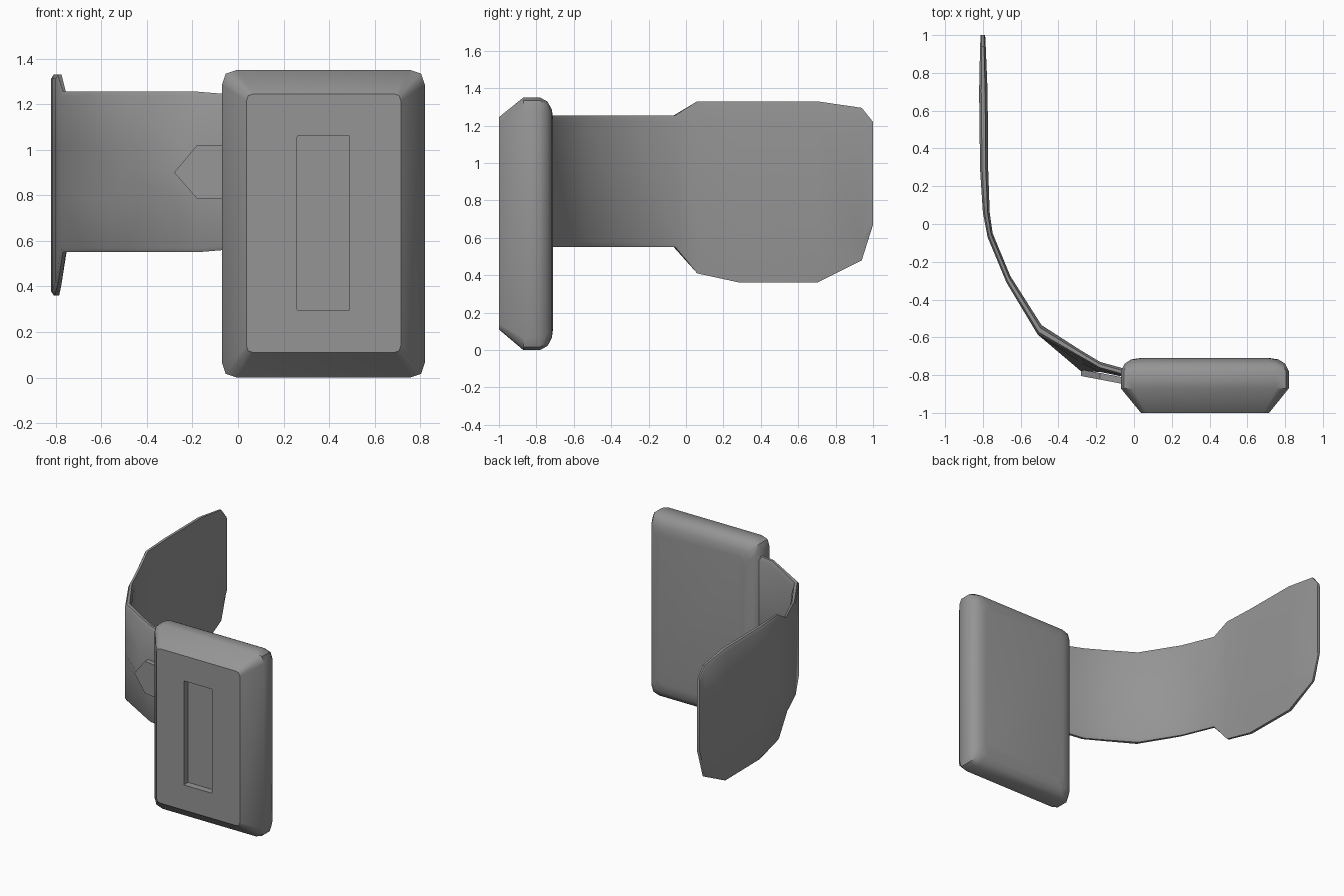
import bpy
import bmesh
import math

cube = bpy.data.objects.get("Cube")
if cube:
    bpy.data.objects.remove(cube, do_unlink=True)

GREY = (0.3, 0.3, 0.3, 1.0)
grey = bpy.data.materials.new("mid grey")
grey.use_nodes = True
grey.diffuse_color = GREY
grey.node_tree.nodes["Principled BSDF"].inputs["Base Color"].default_value = GREY


def loft(name, rings, angle=40):
    """Skin a list of equal-length closed rings and cap both ends."""
    bm = bmesh.new()
    rows = [[bm.verts.new(p) for p in ring] for ring in rings]
    n = len(rows[0])
    for a, b in zip(rows, rows[1:]):
        for i in range(n):
            j = (i + 1) % n
            bm.faces.new((a[i], a[j], b[j], b[i]))
    bm.faces.new(rows[0])
    bm.faces.new(rows[-1])
    bmesh.ops.recalc_face_normals(bm, faces=bm.faces)
    mesh = bpy.data.meshes.new(name)
    bm.to_mesh(mesh)
    bm.free()
    mesh.materials.append(grey)
    obj = bpy.data.objects.new(name, mesh)
    bpy.context.collection.objects.link(obj)
    bpy.ops.object.select_all(action="DESELECT")
    obj.select_set(True)
    bpy.context.view_layer.objects.active = obj
    bpy.ops.object.shade_smooth_by_angle(angle=math.radians(angle))
    return obj


def soft_rect(y, x0, x1, z0, z1, c):
    """Rectangle facing the front, with each corner cut twice."""
    k = c * 0.25
    return [(x, y, z) for x, z in (
        (x0, z0 + c), (x0 + k, z0 + k), (x0 + c, z0),
        (x1 - c, z0), (x1 - k, z0 + k), (x1, z0 + c),
        (x1, z1 - c), (x1 - k, z1 - k), (x1 - c, z1),
        (x0 + c, z1), (x0 + k, z1 - k), (x0, z1 - c))]


# Case: recess floor, recess rim, front face, sloped sides, rounded back
loft("case", [
    soft_rect(-0.95, 0.26, 0.49, 0.295, 1.06, 0.004),
    soft_rect(-1.0, 0.26, 0.49, 0.295, 1.06, 0.004),
    soft_rect(-1.0, 0.037, 0.715, 0.11, 1.245, 0.03),
    soft_rect(-0.87, -0.07, 0.82, 0.0, 1.35, 0.065),
    soft_rect(-0.78, -0.07, 0.82, 0.0, 1.35, 0.065),
    soft_rect(-0.74, -0.05, 0.8, 0.022, 1.328, 0.065),
    soft_rect(-0.717, -0.015, 0.765, 0.065, 1.285, 0.06),
    soft_rect(-0.71, 0.03, 0.72, 0.12, 1.23, 0.05)])

# Strap stations: outer x, y, inner x, y, bottom, top, centre bulge, side bulge
STATIONS = [
    (0.0, -0.82, 0.0, -0.78, 0.565, 1.24, 0, 0),
    (-0.18, -0.77, -0.18, -0.73, 0.55, 1.255, 0.013, 0.013),
    (-0.28, -0.714, -0.28, -0.67, 0.55, 1.255, 0.066, 0.02),
    (-0.51, -0.585, -0.49, -0.535, 0.55, 1.255, 0, 0),
    (-0.675, -0.31, -0.655, -0.275, 0.55, 1.255, 0, 0),
    (-0.775, -0.07, -0.748, -0.05, 0.55, 1.255, 0, 0),
    (-0.8, 0.06, -0.764, 0.06, 0.41, 1.33, 0, 0),
    (-0.815, 0.29, -0.772, 0.29, 0.36, 1.33, 0, 0),
    (-0.82, 0.7, -0.775, 0.7, 0.36, 1.33, 0, 0),
    (-0.815, 0.94, -0.785, 0.94, 0.48, 1.295, 0, 0),
    (-0.812, 1.0, -0.788, 1.0, 0.67, 1.22, 0, 0)]


def strap_ring(ox, oy, ix, iy, zb, zt, centre, side):
    m = 0.018
    lo, hi = max(zb + m, 0.58), min(zt - m, 1.22)

    def mix(t):
        return ox + (ix - ox) * t, oy + (iy - oy) * t

    ex, ey = mix(0.25)
    fx, fy = mix(0.7)
    return [(ex, ey, zb), (ox, oy, zb + m), (ox, oy - side, 0.785),
            (ox, oy - centre, 0.9), (ox, oy - side, 1.02),
            (ox, oy, zt - m), (ex, ey, zt), (fx, fy, zt),
            (ix, iy, hi), (ix, iy, lo), (fx, fy, zb)]


loft("curved_strap", [strap_ring(*s) for s in STATIONS])

# Pointed tab joining strap and case
TAB = [(-0.28, 0.9), (-0.18, 0.785), (0.0, 0.785), (0.0, 1.02), (-0.18, 1.02)]


def tab_ring(offset):
    return [(x, -0.858 - 0.19 * x + offset, z) for x, z in TAB]


loft("pointed_tab", [tab_ring(0.0), tab_ring(0.035)], 30)
